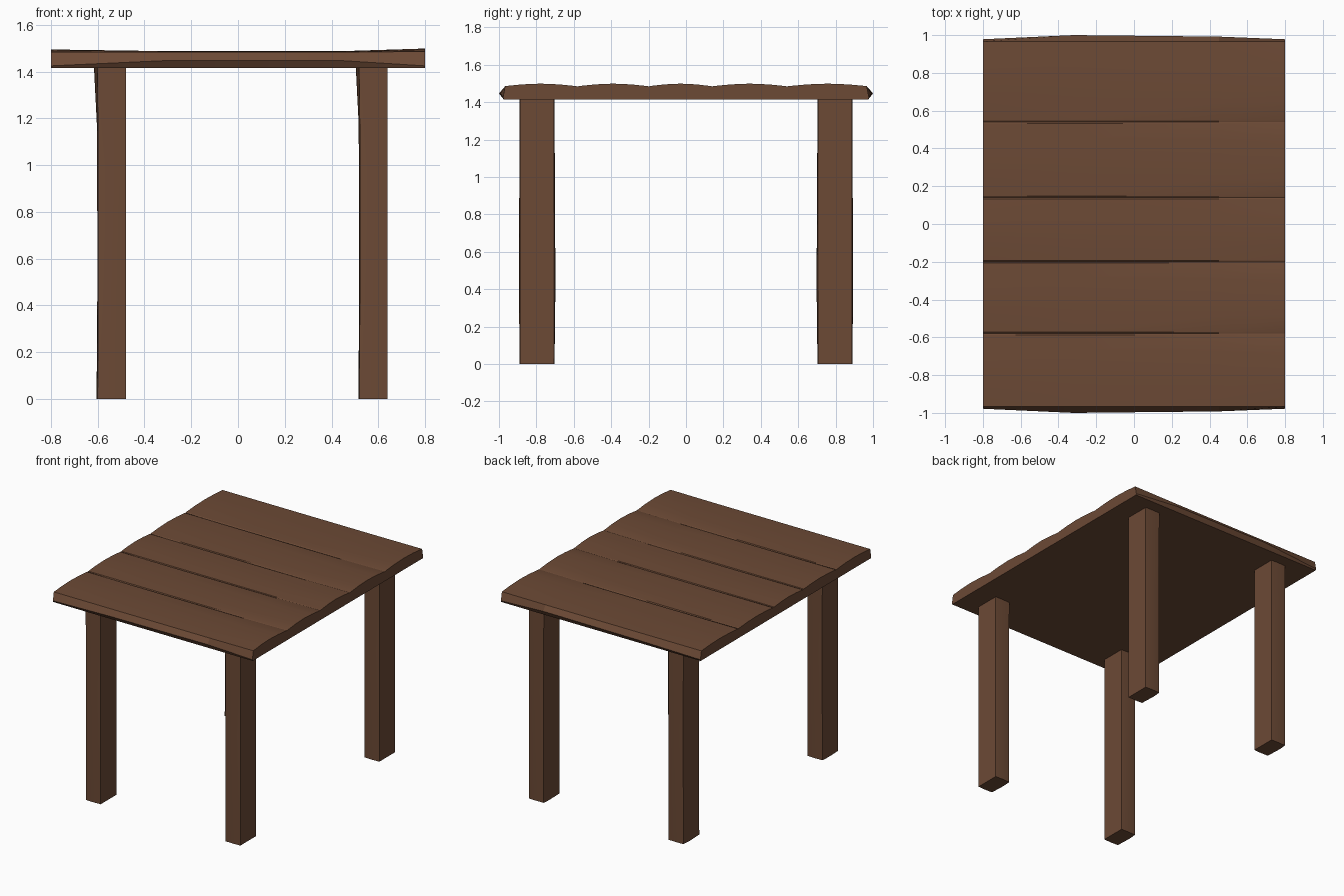
import bpy, bmesh, math

if "Cube" in bpy.data.objects:
    bpy.data.objects.remove(bpy.data.objects["Cube"])

wood = bpy.data.materials.new("dark_wood")
wood.diffuse_color = (0.15, 0.068, 0.036, 1)
wood.use_nodes = True
wood.node_tree.nodes["Principled BSDF"].inputs["Base Color"].default_value = wood.diffuse_color


def loft(name, rings):
    """Skin a list of equal-length point rings and cap both ends."""
    bm = bmesh.new()
    loops = [[bm.verts.new(p) for p in ring] for ring in rings]
    n = len(loops[0])
    for a, b in zip(loops, loops[1:]):
        for i in range(n):
            j = (i + 1) % n
            bm.faces.new((a[i], a[j], b[j], b[i]))
    bm.faces.new(loops[0])
    bm.faces.new(loops[-1])
    bmesh.ops.recalc_face_normals(bm, faces=bm.faces)
    mesh = bpy.data.meshes.new(name)
    bm.to_mesh(mesh)
    bm.free()
    obj = bpy.data.objects.new(name, mesh)
    mesh.materials.append(wood)
    bpy.context.collection.objects.link(obj)
    bpy.context.view_layer.objects.active = obj
    obj.select_set(True)
    bpy.ops.object.shade_smooth_by_angle(angle=math.radians(15))
    obj.select_set(False)
    return obj


# Table top: wavy planks with pointed ends, cracked along the seams
edges = [-0.975, -0.58, -0.2, 0.14, 0.54, 0.975]


def top_ring(x, tip, tip_z, wave, crack, base):
    ring = [(x, -0.975, 1.415), (x, -tip, tip_z)]
    for a, b in zip(edges, edges[1:]):
        for t in (0.02, 0.25, 0.5, 0.75, 0.98):
            ring.append((x, a + (b - a) * t, base + wave * math.sin(math.pi * t)))
        if b < 0.9:
            ring.append((x, b, base - crack))
    return ring + [(x, tip, tip_z), (x, 0.975, 1.415)]


loft("table_top", [
    top_ring(-0.80, 0.978, 1.425, 0.011, 0.001, 1.484),
    top_ring(-0.32, 1.000, 1.447, 0.004, 0.010, 1.484),
    top_ring(0.45, 0.992, 1.447, 0.004, 0.003, 1.484),
    top_ring(0.80, 0.978, 1.425, 0.014, 0.001, 1.485),
])

# Rough-hewn legs: flat +x face, bulging sides; (z, side bulge, outer x, outer ridge x)
levels = [(0, 0.002, -0.058, -0.063), (0.42, 0.007, -0.057, -0.060),
          (0.80, 0.005, -0.057, -0.060), (1.18, 0.003, -0.057, -0.062),
          (1.416, 0.002, -0.060, -0.074)]


def leg(name, cx, cy):
    rings = []
    for z, bulge, xo, ridge in levels:
        w = 0.091
        section = [(0.062, -w), (0.062, w), (0.0, w + bulge), (xo, w),
                   (ridge, 0.03), (xo, -w), (0.0, -w - bulge)]
        rings.append([(cx + x, cy + y, z) for x, y in section])
    loft(name, rings)


for side, cx in (("left", -0.542), ("right", 0.578)):
    for end, cy in (("front", -0.796), ("back", 0.796)):
        leg(f"{end}_{side}_leg", cx, cy)
